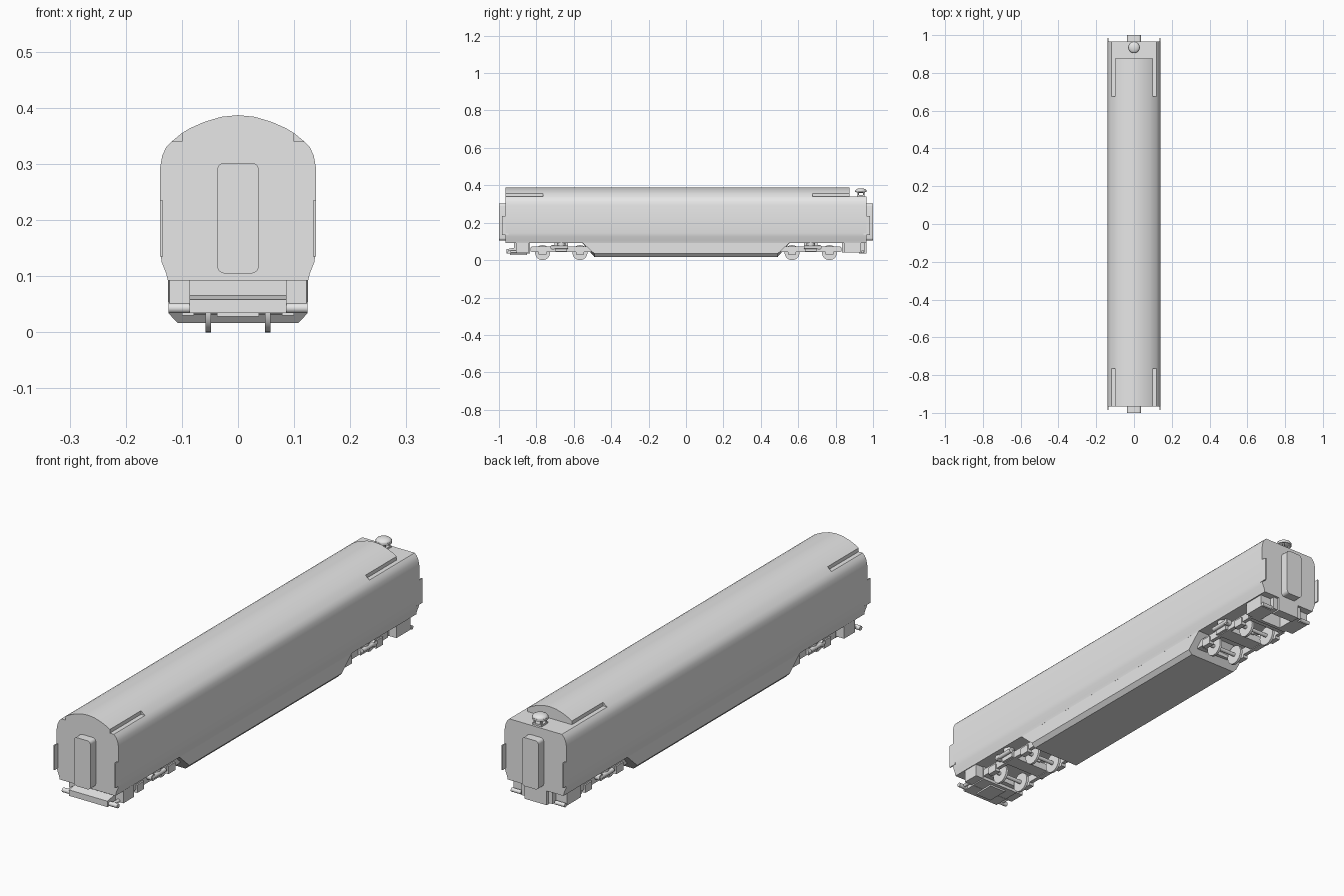
import bpy, bmesh, math
from mathutils import Matrix

cube = bpy.data.objects.get("Cube")
if cube:
    bpy.data.objects.remove(cube, do_unlink=True)

grey = bpy.data.materials.new("plain_grey")
grey.use_nodes = True
grey.diffuse_color = (0.8, 0.8, 0.8, 1)
grey.node_tree.nodes["Principled BSDF"].inputs["Base Color"].default_value = (0.8, 0.8, 0.8, 1)


def finish(name, bm, smooth=False):
    bmesh.ops.recalc_face_normals(bm, faces=bm.faces)
    mesh = bpy.data.meshes.new(name)
    bm.to_mesh(mesh)
    bm.free()
    mesh.materials.append(grey)
    obj = bpy.data.objects.new(name, mesh)
    bpy.context.collection.objects.link(obj)
    if smooth:
        bpy.ops.object.select_all(action='DESELECT')
        obj.select_set(True)
        bpy.context.view_layer.objects.active = obj
        bpy.ops.object.shade_smooth_by_angle(angle=math.radians(32))
    return obj


def extrude(name, half, y0, y1, smooth=True):
    """Mirror a half cross-section (x, z) and run it from y0 to y1."""
    ring = list(half) + [(-x, z) for x, z in reversed(half) if x > 0]
    bm = bmesh.new()
    face = bm.faces.new([bm.verts.new((x, y0, z)) for x, z in ring])
    moved = bmesh.ops.extrude_face_region(bm, geom=[face])["geom"]
    verts = [g for g in moved if isinstance(g, bmesh.types.BMVert)]
    bmesh.ops.translate(bm, vec=(0, y1 - y0, 0), verts=verts)
    # keep the starting cap closed
    if not any(all(abs(v.co.y - y0) < 1e-6 for v in f.verts) for f in bm.faces):
        bm.faces.new([v for v in bm.verts if abs(v.co.y - y0) < 1e-6])
    return finish(name, bm, smooth)


def box(name, x, y, z):
    bm = bmesh.new()
    bmesh.ops.create_cube(bm, size=1)
    for v in bm.verts:
        v.co = [r[0] if c < 0 else r[1] for c, r in zip(v.co, (x, y, z))]
    return finish(name, bm)


def rod(name, center, radius, length, axis='X', sides=24):
    bm = bmesh.new()
    bmesh.ops.create_cone(bm, cap_ends=True, segments=sides, radius1=radius,
                          radius2=radius, depth=length)
    turn = {'X': Matrix.Rotation(math.pi / 2, 4, 'Y'),
            'Y': Matrix.Rotation(math.pi / 2, 4, 'X'), 'Z': Matrix()}[axis]
    bmesh.ops.transform(bm, matrix=Matrix.Translation(center) @ turn, verts=bm.verts)
    return finish(name, bm, True)


def pair(name, x0, x1, y, z):
    """Matching boxes on both sides of the centre line."""
    box("left_" + name, (x0, x1), y, z)
    box("right_" + name, (-x1, -x0), y, z)


# Body shell: full section in the middle, flat decks at the ends
side = [(0.125, 0.092), (0.128, 0.105), (0.136, 0.125), (0.139, 0.145),
        (0.139, 0.293), (0.135, 0.315), (0.128, 0.33), (0.118, 0.34)]
roof = [(0.1, 0.355), (0.085, 0.364), (0.06, 0.375), (0.03, 0.384), (0, 0.387)]
extrude("main_body", side + roof, -0.765, 0.675)
extrude("front_body_end", side, -0.965, -0.765)
extrude("back_body_end", side, 0.675, 0.965)

# Raised roof hoods on the end decks
hood = [(0.1, 0.335)] + roof
extrude("front_roof_hood", hood, -0.965, -0.765)
extrude("back_roof_hood", hood, 0.675, 0.875)

# Equipment skirt under the middle, with sloping ends
skirt = extrude("under_skirt", [(0.108, 0.017), (0.124, 0.034), (0.125, 0.098)], -0.56, 0.56, False)
for v in skirt.data.vertices:
    if v.co.z < 0.05:
        v.co.y *= 0.875

# Gangway doors with rounded corners
door = []
for cz, start in ((0.118, -90), (0.289, 0)):
    for step in range(6):
        a = math.radians(start + step * 18)
        door.append((0.024 + 0.013 * math.cos(a), cz + 0.013 * math.sin(a)))
extrude("front_gangway", door, -1, -0.96)
extrude("back_gangway", door, 0.96, 1)

# Corner plates beside the ends
for end, label in ((-1, "front"), (1, "back")):
    ys = sorted((end * 0.95, end * 0.985))
    pair(label + "_corner_plate", 0.134, 0.139, ys, (0.135, 0.235))

# Roof antenna: stand, legs, disc and domed cap
box("antenna_stand", (-0.02, 0.02), (0.915, 0.955), (0.34, 0.347))
for x in (-0.015, 0.015):
    for y in (0.92, 0.95):
        rod("antenna_leg", (x, y, 0.355), 0.004, 0.03, 'Z', 8)
rod("antenna_disc", (0, 0.935, 0.367), 0.031, 0.008, 'Z', 32)
bm = bmesh.new()
bmesh.ops.create_uvsphere(bm, u_segments=32, v_segments=12, radius=1)
bmesh.ops.transform(bm, matrix=Matrix.Translation((0, 0.935, 0.371)) @
                    Matrix.Diagonal((0.03, 0.03, 0.013, 1)), verts=bm.verts)
finish("antenna_cap", bm, True)

# Bogies
for end, label in ((-1, "front"), (1, "back")):
    mid = end * 0.667
    for axle_y in (mid - 0.1, mid + 0.1):
        rod(label + "_axle", (0, axle_y, 0.04), 0.008, 0.17, 'X', 16)
        for x in (-0.053, 0.053):
            rod(label + "_wheel", (x, axle_y, 0.04), 0.04, 0.01, 'X', 32)
        pair(label + "_axle_box", 0.078, 0.1, (axle_y - 0.022, axle_y + 0.022), (0.03, 0.062))
    pair(label + "_side_frame", 0.078, 0.094, (mid - 0.16, mid + 0.16), (0.042, 0.072))
    box(label + "_bolster", (-0.105, 0.105), (mid - 0.03, mid + 0.03), (0.045, 0.075))
    box(label + "_pivot_block", (-0.04, 0.04), (mid - 0.035, mid + 0.035), (0.07, 0.095))
    for y in (mid - 0.155, mid + 0.155):
        box(label + "_cross_beam", (-0.09, 0.09), (y - 0.01, y + 0.01), (0.045, 0.068))
    for sx in (-1, 1):
        rod(label + "_air_spring", (sx * 0.095, mid, 0.086), 0.022, 0.025, 'Z')
        rod(label + "_damper", (sx * 0.113, mid + end * 0.01, 0.068), 0.009, 0.09, 'Y', 16)
        rod(label + "_damper_mount", (sx * 0.108, mid + end * 0.045, 0.068), 0.013, 0.022, 'X', 16)

# Front pilot with sloping lip, step boxes and side bars
box("pilot_box", (-0.086, 0.086), (-0.92, -0.835), (0.035, 0.095))
lip = box("pilot_lip", (-0.086, 0.086), (-0.96, -0.9), (0.034, 0.07))
for v in lip.data.vertices:
    if v.co.z > 0.05 and v.co.y < -0.95:
        v.co.z = 0.058
box("pilot_bottom_plate", (-0.037, 0.037), (-0.94, -0.85), (0.028, 0.036))
pair("pilot_step_box", 0.086, 0.122, (-0.91, -0.84), (0.04, 0.095))
for sx in (-1, 1):
    rod("pilot_side_bar", (sx * 0.104, -0.945, 0.043), 0.009, 0.04, 'X', 16)
    rod("pilot_bar_arm", (sx * 0.1, -0.925, 0.045), 0.007, 0.04, 'Y', 12)

# Back underframe: open tray, coupler box and side boxes
box("back_coupler_box", (-0.05, 0.05), (0.925, 0.965), (0.034, 0.095))
box("back_cross_wall", (-0.086, 0.086), (0.835, 0.85), (0.04, 0.095))
pair("back_tray_wall", 0.05, 0.07, (0.85, 0.955), (0.04, 0.095))
pair("back_side_box", 0.07, 0.12, (0.845, 0.935), (0.04, 0.095))
for sx in (-1, 1):
    rod("back_side_bar", (sx * 0.098, 0.945, 0.045), 0.008, 0.045, 'X', 16)
